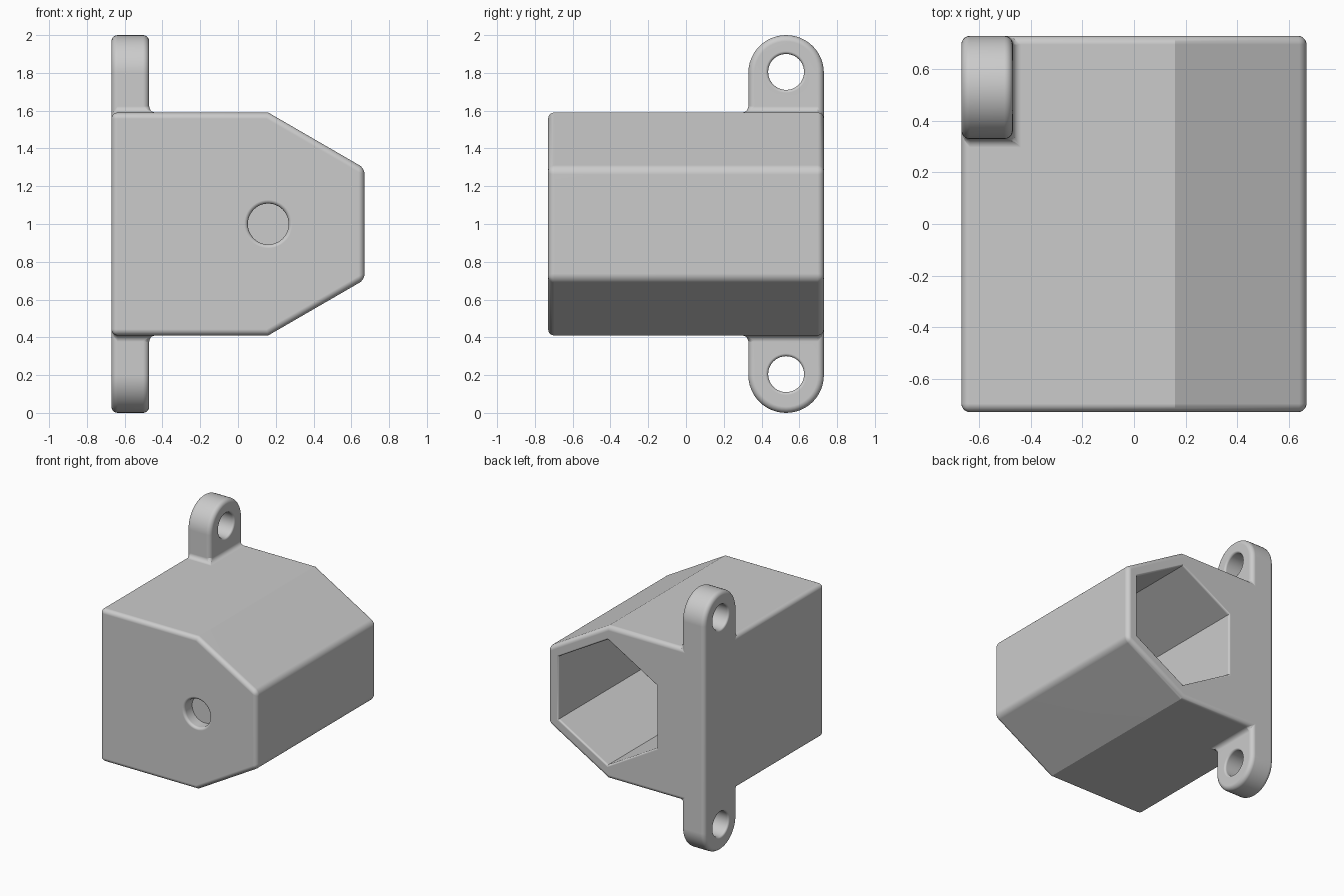
import bpy, bmesh, math

if "Cube" in bpy.data.objects:
    bpy.data.objects.remove(bpy.data.objects["Cube"])

grey = bpy.data.materials.new("light_grey")
grey.diffuse_color = (0.6, 0.6, 0.6, 1)
grey.use_nodes = True
grey.node_tree.nodes["Principled BSDF"].inputs["Base Color"].default_value = grey.diffuse_color


def make_object(name, bm):
    bmesh.ops.recalc_face_normals(bm, faces=bm.faces[:])
    mesh = bpy.data.meshes.new(name)
    bm.to_mesh(mesh)
    bm.free()
    mesh.materials.append(grey)
    obj = bpy.data.objects.new(name, mesh)
    bpy.context.collection.objects.link(obj)
    return obj


def loft(name, rings):
    """Closed solid through a list of matching point loops."""
    bm = bmesh.new()
    loops = [[bm.verts.new(p) for p in ring] for ring in rings]
    n = len(loops[0])
    for a, b in zip(loops, loops[1:]):
        for i in range(n):
            bm.faces.new((a[i], a[(i + 1) % n], b[(i + 1) % n], b[i]))
    bm.faces.new(loops[0])
    bm.faces.new(loops[-1])
    return make_object(name, bm)


def hole_cutter(name, axis, centre, radius, sides, start, end, rim, both=False, phase=0):
    """Straight cutter with a rounded rim at its start (and end if both)."""
    d = 1 if end > start else -1
    steps = [(start - d * 0.02, radius + rim)]
    arc = [math.radians(a) for a in (90, 67.5, 45, 22.5, 0)]
    curve = [(rim * (1 - math.sin(a)), radius + rim * (1 - math.cos(a))) for a in arc]
    steps += [(start + d * t, r) for t, r in curve]
    if both:
        steps += [(end - d * t, r) for t, r in reversed(curve)]
        steps.append((end + d * 0.02, radius + rim))
    else:
        steps.append((end, radius))
    rings = []
    for pos, r in steps:
        ring = []
        for i in range(sides):
            a = phase + math.tau * i / sides
            u, z = centre[0] + r * math.cos(a), centre[1] + r * math.sin(a)
            ring.append((pos, u, z) if axis == "x" else (u, pos, z))
        rings.append(ring)
    return loft(name, rings)


def apply_modifiers(obj):
    bpy.context.view_layer.update()
    deps = bpy.context.evaluated_depsgraph_get()
    mesh = bpy.data.meshes.new_from_object(obj.evaluated_get(deps))
    obj.modifiers.clear()
    obj.data = mesh


def boolean(obj, tool, operation):
    mod = obj.modifiers.new("boolean", "BOOLEAN")
    mod.operation, mod.solver, mod.object = operation, "EXACT", tool
    apply_modifiers(obj)
    bpy.data.objects.remove(tool)


# Housing: square on the left, half hexagon on the right
profile = [(-0.67, 0.41), (0.16, 0.41), (0.67, 0.705),
           (0.67, 1.295), (0.16, 1.59), (-0.67, 1.59)]
housing = loft("housing", [[(x, y, z) for x, z in profile] for y in (-0.73, 0.73)])

# Mounting strip with a round lug at each end
outline = []
for cz, first in ((1.8, 0), (0.2, math.pi)):
    for i in range(25):
        a = first + math.pi * i / 24
        outline.append((0.53 + 0.2 * math.cos(a), cz + 0.2 * math.sin(a)))
strip = loft("mounting_strip", [[(x, y, z) for y, z in outline] for x in (-0.67, -0.47)])
boolean(housing, strip, "UNION")

# Merge flush faces, then round the outer edges and lug roots
bm = bmesh.new()
bm.from_mesh(housing.data)
bmesh.ops.remove_doubles(bm, verts=bm.verts[:], dist=0.0005)
bmesh.ops.dissolve_limit(bm, angle_limit=math.radians(1), verts=bm.verts[:], edges=bm.edges[:])
bm.to_mesh(housing.data)
bm.free()
bevel = housing.modifiers.new("rounding", "BEVEL")
bevel.width = 0.033
bevel.segments = 5
bevel.limit_method = "ANGLE"
bevel.angle_limit = math.radians(40)
bevel.use_clamp_overlap = False
apply_modifiers(housing)

# Hexagonal pocket from the back, blind round hole in the front, lug holes
boolean(housing, hole_cutter("pocket_cutter", "y", (0.16, 1.0), 0.485, 6,
                             0.73, -0.62, 0.015, phase=math.pi / 6), "DIFFERENCE")
boolean(housing, hole_cutter("front_hole_cutter", "y", (0.16, 1.0), 0.108, 48,
                             -0.73, -0.635, 0.02), "DIFFERENCE")
for z in (0.205, 1.805):
    boolean(housing, hole_cutter("lug_hole_cutter", "x", (0.53, z), 0.095, 48,
                                 -0.67, -0.47, 0.015, both=True), "DIFFERENCE")

# Smooth shading with crisp flat faces
housing.name = "mounting_housing"
bpy.context.view_layer.objects.active = housing
housing.select_set(True)
bpy.ops.object.shade_smooth_by_angle(angle=math.radians(25))
normals = housing.modifiers.new("weighted_normals", "WEIGHTED_NORMAL")
normals.keep_sharp = True
